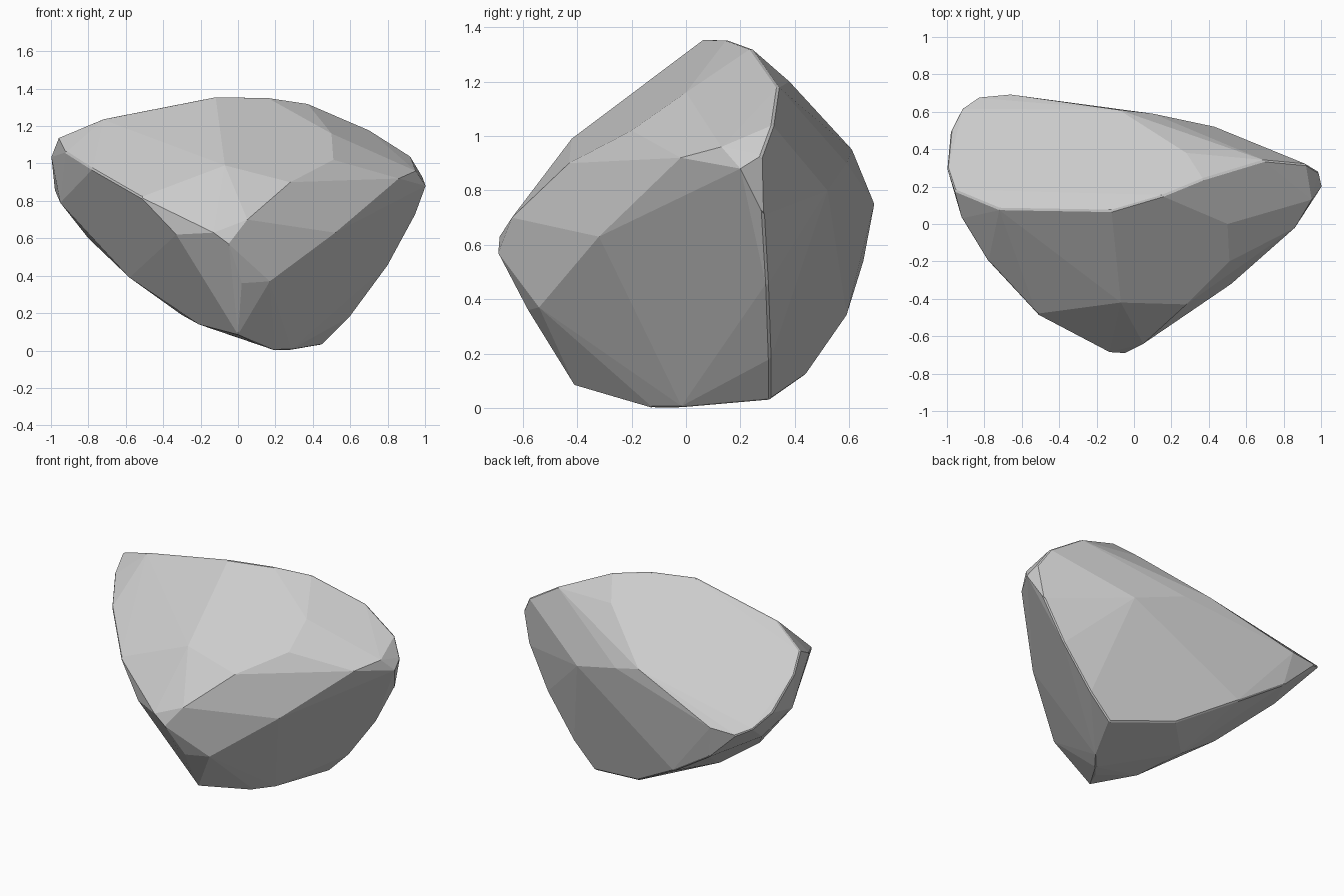
import bpy, bmesh, math

# Corner points of the boulder, grouped by region
ridge = [(-.72, .08, 1.24), (-.12, .07, 1.358), (.15, .15, 1.355), (.37, .24, 1.322),
         (.28, .38, 1.2), (.70, .34, 1.18), (.92, .32, 1.04)]
left_end = [(-.96, .18, 1.14), (-1, .30, 1.04), (-.98, .50, .86), (-.92, .62, .78), (-.84, .675, .74),
            (-.66, .692, .75), (-.78, -.20, .97), (-.95, .25, .79), (-.92, .03, 1.06)]
front_nose = [(-.07, -.42, .99), (-.52, -.48, .82), (-.13, -.685, .63), (-.05, -.69, .57),
              (.05, -.64, .70), (.28, -.43, .90), (.51, -.20, 1.02), (.50, .0, 1.16), (-.33, -.57, .62)]
right_end = [(.17, -.54, .37), (.52, -.32, .63), (.86, -.02, .92), (.95, .13, .96),
             (1.003, .20, .88), (.985, .28, .93), (.94, .285, .71), (.80, .30, .45), (.60, .31, .18)]
back = [(-.08, .61, .95), (.10, .59, .90), (.43, .52, .80), (-.62, .65, .53),
        (-.32, .59, .335), (.04, .44, .12)]
underside = [(.02, -.58, .36), (.0, -.41, .085), (.10, -.24, .035), (.20, -.12, 0), (.28, -.02, 0),
             (.45, .31, .03), (-.58, .06, .39), (-.30, .08, .19), (-.21, -.22, .14), (-.80, .35, .60)]

# Wrap the points in a convex skin and merge nearly flat facets
bm = bmesh.new()
for p in ridge + left_end + front_nose + right_end + back + underside:
    bm.verts.new(p)
bmesh.ops.convex_hull(bm, input=bm.verts)
loose = [v for v in bm.verts if not v.link_faces]
bmesh.ops.delete(bm, geom=loose, context='VERTS')
bmesh.ops.dissolve_limit(bm, angle_limit=math.radians(3), verts=bm.verts, edges=bm.edges)
bmesh.ops.recalc_face_normals(bm, faces=bm.faces)

# Slightly worn edges
sharp = [e for e in bm.edges if len(e.link_faces) == 2 and e.calc_face_angle(0) > math.radians(60)]
bmesh.ops.bevel(bm, geom=sharp, offset=.008, segments=1, affect='EDGES', clamp_overlap=True)

mesh = bpy.data.meshes.new("boulder")
bm.to_mesh(mesh)
bm.free()
boulder = bpy.data.objects.new("boulder", mesh)
bpy.context.collection.objects.link(boulder)
